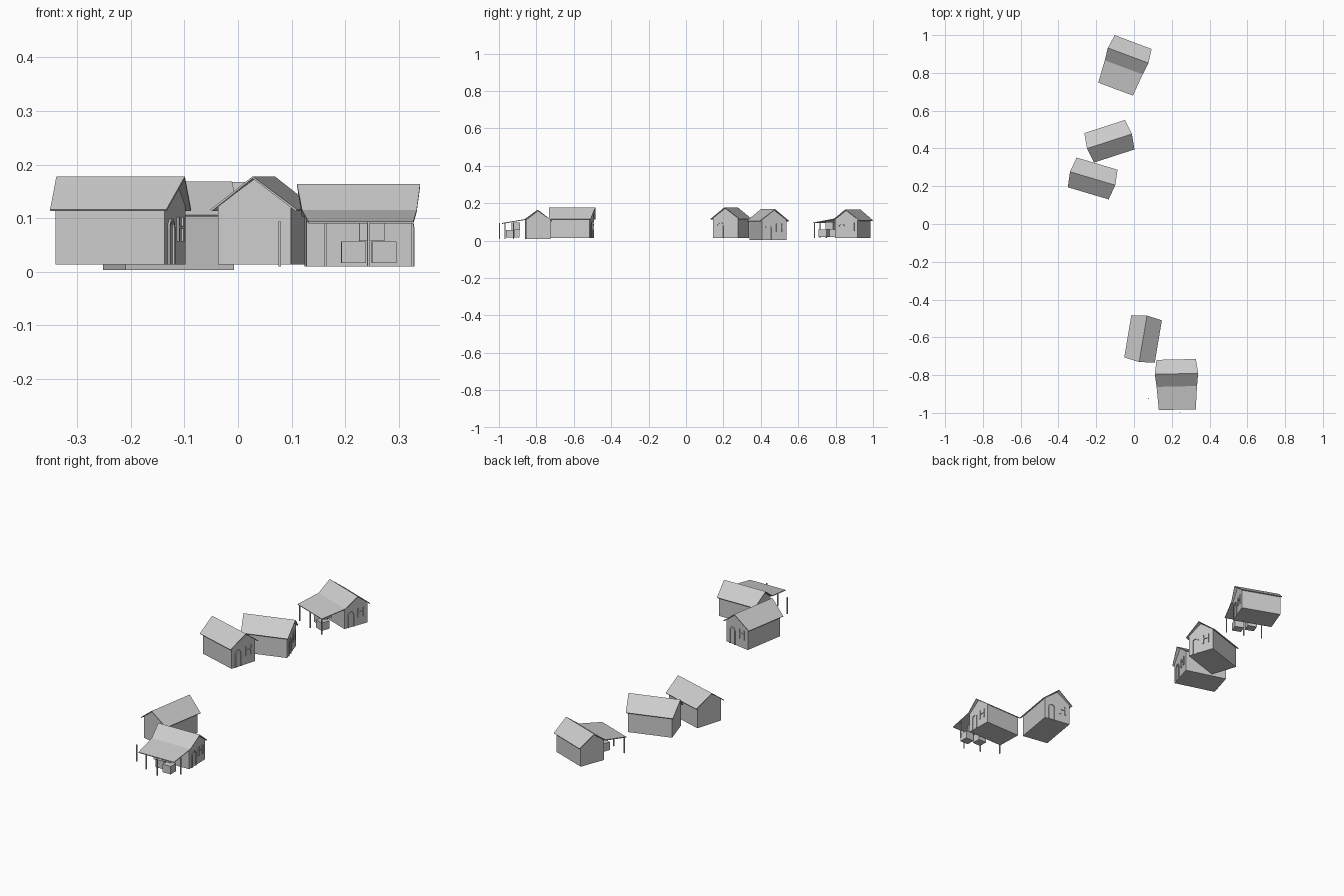
import bpy, bmesh
from math import radians, sin, cos, pi
from mathutils import Matrix

if "Cube" in bpy.data.objects:
    bpy.data.objects.remove(bpy.data.objects["Cube"])


def make(name, verts, faces, frame, fix=True):
    bm = bmesh.new()
    vs = [bm.verts.new(v) for v in verts]
    for f in faces:
        bm.faces.new([vs[i] for i in f])
    if fix:
        bmesh.ops.recalc_face_normals(bm, faces=bm.faces)
    me = bpy.data.meshes.new(name)
    bm.to_mesh(me)
    bm.free()
    ob = bpy.data.objects.new(name, me)
    bpy.context.collection.objects.link(ob)
    ob.matrix_world = frame
    return ob


def box(name, frame, c, s):
    verts = [(c[0] + i * s[0] / 2, c[1] + j * s[1] / 2, c[2] + k * s[2] / 2)
             for i in (-1, 1) for j in (-1, 1) for k in (-1, 1)]
    faces = [(0, 1, 3, 2), (4, 5, 7, 6), (0, 1, 5, 4), (2, 3, 7, 6), (0, 2, 6, 4), (1, 3, 7, 5)]
    return make(name, verts, faces, frame)


def prism(name, frame, profile, x0, x1):
    """Extrude a (y, z) outline along x."""
    n = len(profile)
    verts = [(x, y, z) for x in (x0, x1) for y, z in profile]
    faces = [tuple(range(n)), tuple(range(n, 2 * n))]
    faces += [(i, (i + 1) % n, n + (i + 1) % n, n + i) for i in range(n)]
    return make(name, verts, faces, frame)


def roof(name, frame, rows):
    """Thin roof from rows of (y, z, half length), running from +y to -y."""
    verts = [(s * h, y, z) for y, z, h in rows for s in (-1, 1)]
    faces = [(2 * i, 2 * i + 2, 2 * i + 3, 2 * i + 1) for i in range(len(rows) - 1)]
    ob = make(name, verts, faces, frame, fix=False)
    mod = ob.modifiers.new("thickness", 'SOLIDIFY')
    mod.thickness = 0.004
    mod.offset = -1


def arch_frame(name, frame, x, yc, w, h, t):
    """Arched door surround standing off the gable wall."""
    def outline(r):
        pts = [(yc - r, 0)]
        pts += [(yc - r * cos(pi * i / 6), h - w / 2 + r * sin(pi * i / 6)) for i in range(7)]
        return pts + [(yc + r, 0)]
    outer, inner = outline(w / 2), outline(w / 2 - t)
    prism(name, frame, outer + inner[::-1], x - 0.001, x + 0.004)


def end_details(frame, x, k):
    # arched door and barred window on the +x gable
    arch_frame("door_frame", frame, x, -0.03 * k, 0.036, 0.086 * k, 0.005)
    yc, zc, w, h = 0.03 * k, 0.066 * k, 0.03, 0.046
    for s in (-1, 1):
        box("window_jamb", frame, (x + 0.0015, yc + s * w / 2, zc), (0.005, 0.006, h))
    box("window_rail", frame, (x + 0.0015, yc, zc + 0.004), (0.005, w, 0.005))


def house(frame):
    # plain gabled house
    prism("house_walls", frame,
          [(-0.069, 0), (0.069, 0), (0.069, 0.109), (0, 0.160), (-0.069, 0.109)], -0.106, 0.106)
    roof("house_roof", frame, [(0.082, 0.103, 0.113), (0, 0.165, 0.125), (-0.082, 0.103, 0.113)])
    end_details(frame, 0.106, 1)


def porch_house(frame, posts):
    # smaller house with a long porch roof on the -y side
    prism("porch_house_walls", frame,
          [(-0.065, 0), (0.065, 0), (0.065, 0.100), (0, 0.149), (-0.065, 0.100)], -0.099, 0.099)
    roof("porch_house_roof", frame, [(0.076, 0.096, 0.104), (0, 0.154, 0.115),
                                     (-0.067, 0.105, 0.107), (-0.190, 0.084, 0.098)])
    end_details(frame, 0.099, 0.92)
    for x, y in posts:
        box("porch_post", frame, (x, y, 0.042), (0.005, 0.005, 0.084))
    # crates under the porch
    for x, y, z in ((-0.012, -0.120, 0.026), (0.044, -0.148, 0.026), (0.022, -0.118, 0.067)):
        box("crate", frame, (x, y, z), (0.046, 0.044, 0.040))


def place(x, y, z, deg):
    return Matrix.Translation((x, y, z)) @ Matrix.Rotation(radians(deg), 4, 'Z')


house(place(-0.130, 0.438, 0.003, 18))
house(place(-0.219, 0.241, 0.013, -16.5))
house(place(0.048, -0.608, 0.013, 80.5))
porch_house(place(-0.031, 0.892, 0.013, -20.5),
            [(-0.09, -0.185), (0.0, -0.188), (0.09, -0.185)])
porch_house(place(0.225, -0.793, 0.010, 1.3),
            [(-0.150, -0.127), (-0.066, -0.174), (0.014, -0.204), (0.097, -0.132)])
